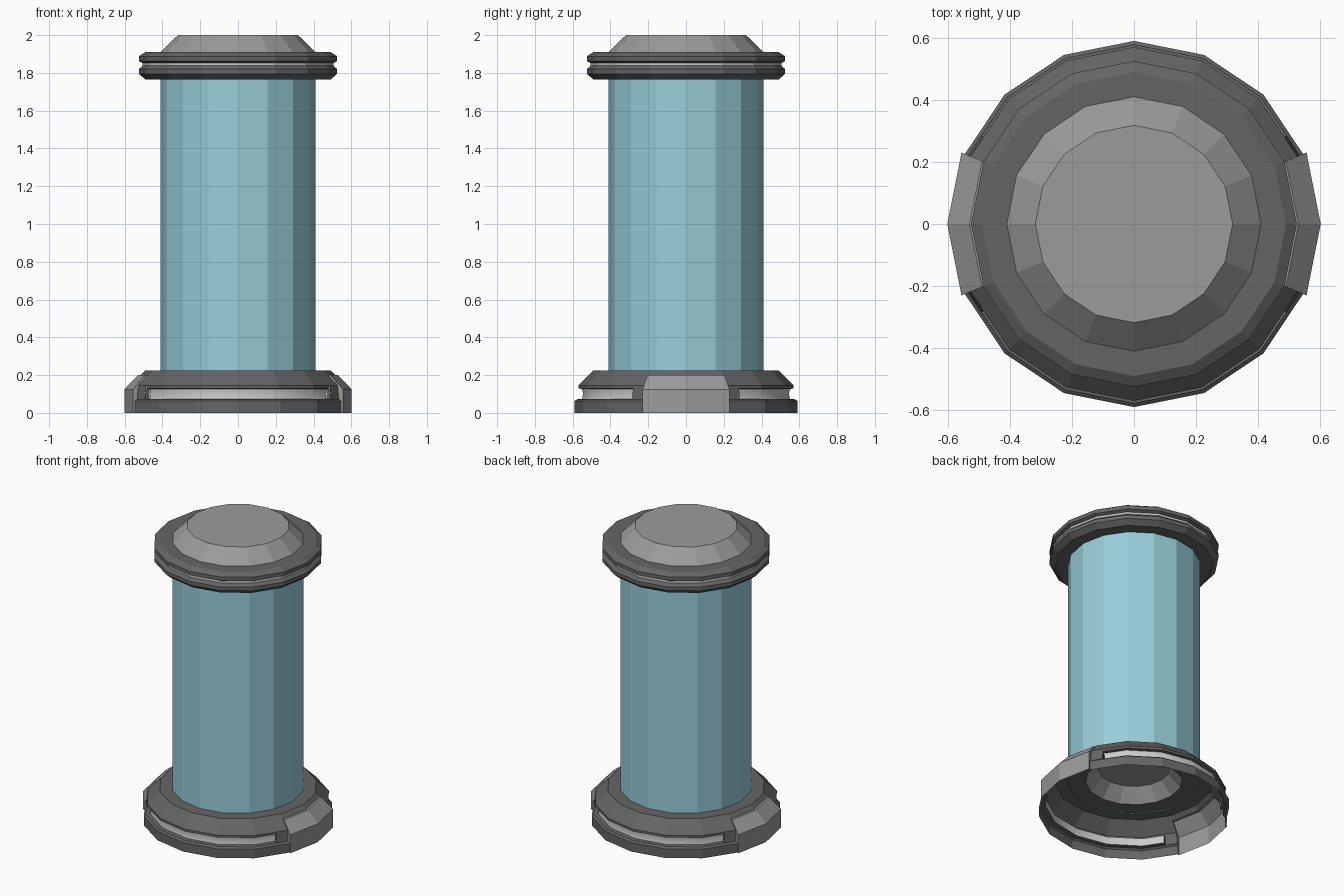
import bpy, bmesh
from math import cos, sin, radians

if "Cube" in bpy.data.objects:
    bpy.data.objects.remove(bpy.data.objects["Cube"])

SIDES = 16
STEP = 360 / SIDES


def material(name, rgb):
    m = bpy.data.materials.new(name)
    m.diffuse_color = (*rgb, 1)
    m.use_nodes = True
    m.node_tree.nodes["Principled BSDF"].inputs["Base Color"].default_value = m.diffuse_color
    return m


DARK = material("dark_metal", (0.13, 0.13, 0.13))
GREY = material("grey_metal", (0.33, 0.33, 0.33))
LIGHT = material("light_strip", (0.75, 0.75, 0.75))
GLASS = material("glass", (0.32, 0.62, 0.70))


def point(r, z, a):
    """Point on the 16-sided outline whose corner radius is r."""
    off = a % STEP - STEP / 2
    k = r * cos(radians(STEP / 2)) / cos(radians(off))
    return (k * cos(radians(a)), k * sin(radians(a)), z)


def span(start, end):
    """Angles from start to end, including every outline corner between."""
    corners = [i * STEP for i in range(-SIDES, 2 * SIDES + 1)]
    return [start] + [c for c in corners if start < c < end] + [end]


def sweep(name, profile, spans, mat, caps=()):
    """Sweep an (r, z) profile round the axis; caps = end polygon profile."""
    bm = bmesh.new()
    for start, end in spans:
        rings = [[bm.verts.new(point(r, z, a)) for r, z in profile]
                 for a in span(start, end)]
        for p, q in zip(rings, rings[1:]):
            for i in range(len(profile) - 1):
                bm.faces.new((p[i], p[i + 1], q[i + 1], q[i]))
        if caps:
            for a in (start, end):
                bm.faces.new([bm.verts.new(point(r, z, a)) for r, z in caps])
    bmesh.ops.remove_doubles(bm, verts=bm.verts, dist=1e-5)
    bmesh.ops.dissolve_degenerate(bm, edges=bm.edges, dist=1e-5)
    bmesh.ops.recalc_face_normals(bm, faces=bm.faces)
    me = bpy.data.meshes.new(name)
    bm.to_mesh(me)
    bm.free()
    me.materials.append(mat)
    ob = bpy.data.objects.new(name, me)
    bpy.context.collection.objects.link(ob)
    return ob


FULL = [(0, 360)]
STRIPS = [(30, 150), (210, 330)]
PLATES = [(-22.5, 22.5), (157.5, 202.5)]
FRAMES = [(22.5, 30), (150, 157.5), (202.5, 210), (330, 337.5)]

# glass tube
sweep("glass_tube", [(0.41, 0.22), (0.41, 1.77)], FULL, GLASS)

# top cap: two chamfered rings with a light band between
sweep("cap_lower_ring", [(0.40, 1.765), (0.49, 1.765), (0.525, 1.795),
                         (0.525, 1.82), (0.505, 1.838)], FULL, DARK)
sweep("cap_band", [(0.505, 1.838), (0.505, 1.852)], FULL, LIGHT)
sweep("cap_upper_ring", [(0.505, 1.852), (0.525, 1.862), (0.525, 1.888),
                         (0.49, 1.91), (0.41, 1.91)], FULL, DARK)
sweep("cap_dome", [(0.41, 1.91), (0.318, 2.0), (0, 2.0)], FULL, GREY)

# hollow base: flat top ring with a raised centre inside the tube
sweep("base_top", [(0.30, 0.225), (0.49, 0.225), (0.515, 0.2)], FULL, DARK)
sweep("base_inner_dome", [(0.30, 0.225), (0.22, 0.31), (0, 0.31)], FULL, GREY)

# base wall around the strips, and the solid posts beside the plates
lip = [(0.515, 0.2), (0.57, 0.145), (0.57, 0.13), (0.55, 0.126)]
foot = [(0.55, 0.074), (0.578, 0.072), (0.59, 0.062), (0.59, 0)]
post = [(0.515, 0.2), (0.57, 0.145), (0.578, 0.072), (0.59, 0.062), (0.59, 0)]
sweep("base_lip", lip, STRIPS, DARK)
sweep("base_foot", foot, STRIPS, DARK)
sweep("base_posts", post, FRAMES, DARK)
sweep("slot_ends", [(0.57, 0.13), (0.55, 0.126)], STRIPS, DARK,
      caps=[(0.57, 0.13), (0.55, 0.126), (0.55, 0.074), (0.578, 0.072)])

# light strips, slightly dished
strip = sweep("light_strips", [(0.55, 0.126), (0.545, 0.1), (0.55, 0.074)],
              STRIPS, LIGHT)
for p in strip.data.polygons:
    p.use_smooth = True

# raised side plates
plate = [(0.515, 0.2), (0.53, 0.2), (0.602, 0.125), (0.602, 0)]
sweep("side_plates", plate, PLATES, GREY, caps=plate + post[:0:-1])
